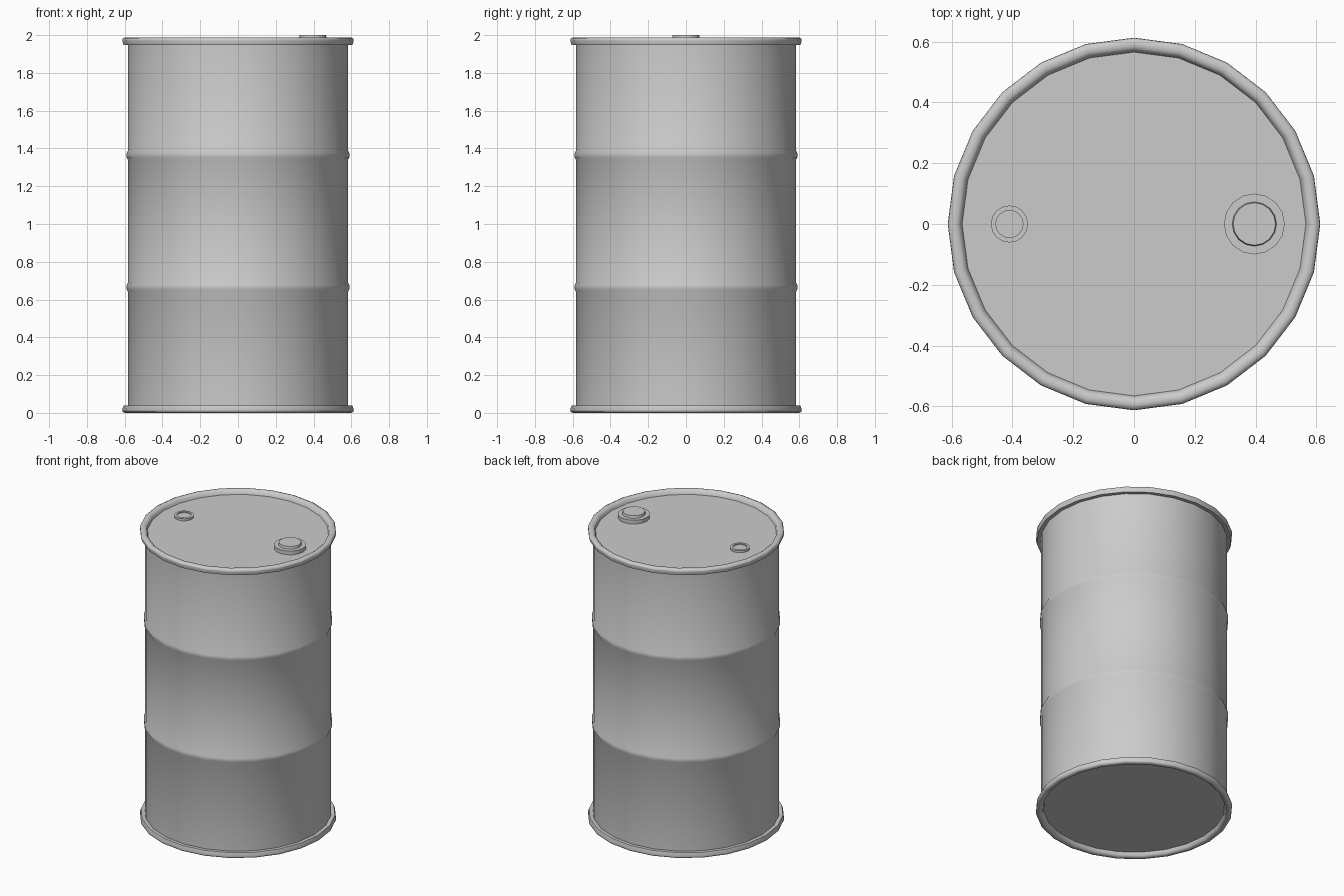
import bpy, bmesh, math

if "Cube" in bpy.data.objects:
    bpy.data.objects.remove(bpy.data.objects["Cube"])


def lathe(name, profile, segments=24, loc=(0, 0, 0), closed=False, angle=40):
    """Revolve (radius, z) points about z; radius 0 becomes a pole."""
    bm = bmesh.new()
    rings = []
    for r, z in profile:
        if r == 0:
            rings.append([bm.verts.new((0, 0, z))] * segments)
        else:
            rings.append([bm.verts.new((r * math.cos(2 * math.pi * i / segments),
                                        r * math.sin(2 * math.pi * i / segments), z))
                          for i in range(segments)])
    pairs = list(zip(rings, rings[1:]))
    if closed:
        pairs.append((rings[-1], rings[0]))
    for a, b in pairs:
        for i in range(segments):
            j = (i + 1) % segments
            corners = list(dict.fromkeys((a[i], a[j], b[j], b[i])))
            bm.faces.new(corners)
    bmesh.ops.recalc_face_normals(bm, faces=bm.faces)
    mesh = bpy.data.meshes.new(name)
    bm.to_mesh(mesh)
    bm.free()
    ob = bpy.data.objects.new(name, mesh)
    bpy.context.collection.objects.link(ob)
    ob.location = loc
    bpy.ops.object.select_all(action='DESELECT')
    ob.select_set(True)
    bpy.context.view_layer.objects.active = ob
    bpy.ops.object.shade_smooth_by_angle(angle=math.radians(angle))
    return ob


R = 0.582
LID, BASE = 1.957, 0.03

# Drum wall with two pressed ribs, closed by recessed lid and base
wall = [(0, BASE), (R, BASE)]
for z in (0.665, 1.365):
    wall += [(R, z - 0.026), (R + 0.007, z - 0.012),
             (R + 0.007, z + 0.012), (R, z + 0.026)]
wall += [(R, LID), (0, LID)]
lathe("drum_body", wall)

# Rolled rims, mirrored top and bottom
rim = [(0.565, -0.032), (0.571, -0.010), (0.582, -0.001), (0.598, 0.0),
       (0.611, -0.006), (0.613, -0.016), (0.606, -0.040), (0.578, -0.040)]
lathe("top_rim", [(r, 1.987 + z) for r, z in rim], closed=True, angle=60)
lathe("bottom_rim", [(r, -z) for r, z in rim], closed=True, angle=60)

# Large bung: flange with a raised plug
lathe("large_bung", [(0, 0), (0.1, 0), (0.1, 0.026), (0.073, 0.026),
                     (0.07, 0.043), (0, 0.043)], 16, (0.396, 0, LID), angle=30)

# Small bung: low flange with a sunken plug
lathe("small_bung", [(0, 0), (0.061, 0), (0.061, 0.014), (0.045, 0.014),
                     (0.045, 0.007), (0, 0.007)], 16, (-0.41, 0, LID), angle=30)
